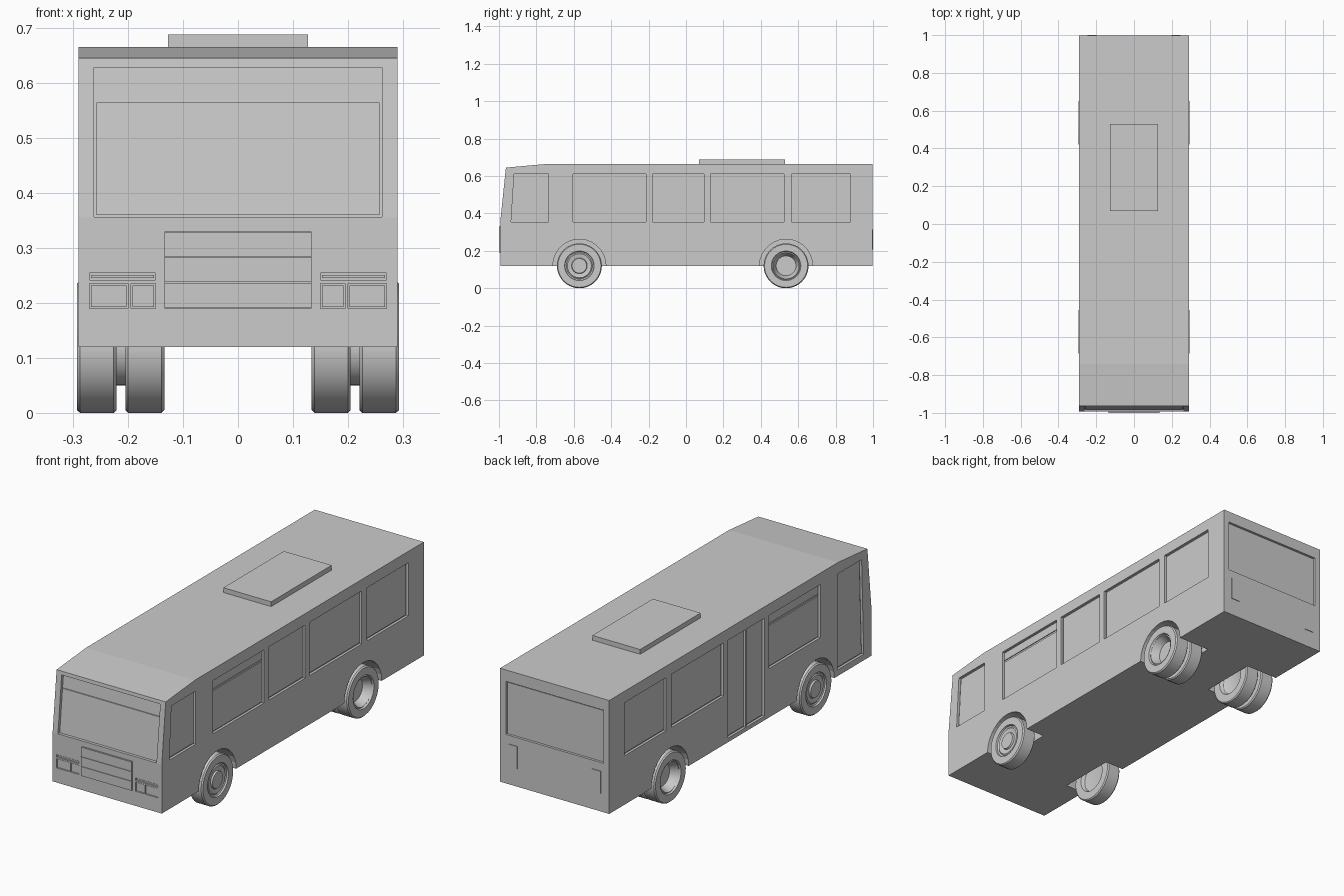
import bpy, bmesh, math

if "Cube" in bpy.data.objects:
    bpy.data.objects.remove(bpy.data.objects["Cube"])

HALF = 0.29            # half body width
FRONT, REAR = -0.993, 0.997
WHEELS = (-0.57, 0.535)


def slope_y(z):
    """y of the front face at height z (leans back above the bumper)."""
    return FRONT + max(0, z - 0.355) / 0.29 * 0.03


def prism(bm, prof, x0, x1):
    """Extrude a (y, z) outline along x."""
    a = [bm.verts.new((x0, y, z)) for y, z in prof]
    b = [bm.verts.new((x1, y, z)) for y, z in prof]
    n = len(prof)
    bm.faces.new(a)
    bm.faces.new(b[::-1])
    for i in range(n):
        j = (i + 1) % n
        bm.faces.new((a[i], b[i], b[j], a[j]))


def box(bm, x0, x1, y0, y1, z0, z1):
    prism(bm, [(y0, z0), (y1, z0), (y1, z1), (y0, z1)], x0, x1)


def lathe(bm, prof, cy, cz, s=1, n=40):
    """Revolve an (x, r) outline about an x-parallel axis; ends are capped."""
    rings = []
    for x, r in prof:
        rings.append([bm.verts.new((s * x, cy + r * math.cos(2 * math.pi * k / n),
                                    cz + r * math.sin(2 * math.pi * k / n))) for k in range(n)])
    for a, b in zip(rings, rings[1:]):
        for k in range(n):
            j = (k + 1) % n
            bm.faces.new((a[k], a[j], b[j], b[k]))
    bm.faces.new(rings[0])
    bm.faces.new(rings[-1])


def finish(bm, name, smooth=False):
    bmesh.ops.recalc_face_normals(bm, faces=bm.faces)
    me = bpy.data.meshes.new(name)
    bm.to_mesh(me)
    bm.free()
    ob = bpy.data.objects.new(name, me)
    bpy.context.collection.objects.link(ob)
    bpy.ops.object.select_all(action='DESELECT')
    ob.select_set(True)
    bpy.context.view_layer.objects.active = ob
    if smooth:
        bpy.ops.object.shade_smooth_by_angle(angle=math.radians(30))
    return ob


def side_outline(y0, y1, z0, z1, i=0.0, lean=False):
    """Window outline inset by i; lean tilts the front edge with the windscreen."""
    t = 0.016 if lean else 0
    return [(y0 + i, z0 + i), (y1 - i, z0 + i), (y1 - i, z1 - i), (y0 + i + t, z1 - i)]


def sloped_outline(z0, z1, d0, d1):
    """Slab parallel to the windscreen between depths d0 and d1."""
    return [(slope_y(z0) + d0, z0), (slope_y(z0) + d1, z0),
            (slope_y(z1) + d1, z1), (slope_y(z1) + d0, z1)]


# side openings: side, y0, y1, z0, z1, lean, height of upper split
ZB, ZT, SPLIT = 0.355, 0.61, 0.56
openings = []
for s in (1, -1):
    openings += [(s, -0.605, -0.215, ZB, ZT, False, SPLIT),
                 (s, 0.13, 0.525, ZB, ZT, False, None),
                 (s, 0.565, 0.88, ZB, ZT, False, None)]
openings += [(1, -0.935, -0.735, ZB, ZT, True, None),
             (1, -0.18, 0.095, ZB, ZT, False, None),
             (-1, -0.935, -0.735, 0.15, ZT, True, None),
             (-1, -0.18, -0.046, 0.14, ZT, False, None),
             (-1, -0.038, 0.095, 0.14, ZT, False, None)]
lights = [(0.15, 0.195, 0.19, 0.235), (0.2, 0.27, 0.19, 0.235), (0.15, 0.27, 0.242, 0.254)]

# body shell
bm = bmesh.new()
prism(bm, [(FRONT, 0.12), (REAR, 0.12), (REAR, 0.665), (-0.74, 0.665),
           (-0.963, 0.645), (FRONT, 0.355)], -HALF, HALF)
body = finish(bm, "body")

# recesses and wheel wells cut from the body
bm = bmesh.new()
for s, y0, y1, z0, z1, lean, _ in openings:
    prism(bm, side_outline(y0, y1, z0, z1, 0, lean), s * (HALF - 0.012), s * 0.32)
prism(bm, sloped_outline(0.356, 0.628, -0.03, 0.014), -0.262, 0.262)
box(bm, -0.26, 0.26, REAR - 0.012, 1.03, 0.355, 0.61)
for s in (1, -1):
    for x0, x1, z0, z1 in lights:
        box(bm, s * x0, s * x1, -1.03, FRONT + 0.008, z0, z1)
    for y, depth in zip(WHEELS, (0.19, 0.12)):
        lathe(bm, [(depth, 0.142), (0.33, 0.142)], y, 0.12, s, 28)
cutter = finish(bm, "recess_cutter")
cutter.hide_render = True
bpy.context.view_layer.objects.active = body
mod = body.modifiers.new("recesses", 'BOOLEAN')
mod.operation, mod.solver, mod.object = 'DIFFERENCE', 'EXACT', cutter
bpy.ops.object.modifier_apply(modifier=mod.name)
bpy.data.objects.remove(cutter)

# side window panes and door leaves
bm = bmesh.new()
for s, y0, y1, z0, z1, lean, split in openings:
    xa, xb = s * (HALF - 0.016), s * (HALF - 0.008)
    if split:
        prism(bm, side_outline(y0, y1, z0, split, 0.005), xa, xb)
        prism(bm, side_outline(y0, y1, split, z1, 0.005), xa, xb)
    else:
        prism(bm, side_outline(y0, y1, z0, z1, 0.006, lean), xa, xb)
finish(bm, "side_panes_and_doors")

# windscreen pane below its header, and rear pane
bm = bmesh.new()
prism(bm, sloped_outline(0.36, 0.564, 0.009, 0.02), -0.257, 0.257)
finish(bm, "windscreen")
bm = bmesh.new()
box(bm, -0.254, 0.254, REAR - 0.018, REAR - 0.008, 0.361, 0.604)
finish(bm, "rear_window")

# front grille of three slats
bm = bmesh.new()
box(bm, -0.134, 0.134, -0.997, FRONT + 0.005, 0.19, 0.33)
for k in range(3):
    z = 0.19 + k * 0.14 / 3
    box(bm, -0.134, 0.134, -1.0, -0.996, z + 0.001, z + 0.0455)
finish(bm, "grille")

# headlamp lenses and tail lamps
bm = bmesh.new()
for s in (1, -1):
    for x0, x1, z0, z1 in lights:
        box(bm, s * (x0 + 0.003), s * (x1 - 0.003), FRONT + 0.004, FRONT + 0.012,
            z0 + 0.003, z1 - 0.003)
finish(bm, "headlamps")
bm = bmesh.new()
for s in (1, -1):
    box(bm, s * 0.198, s * 0.246, REAR - 0.005, 1.0, 0.206, 0.314)
finish(bm, "tail_lamps")

# roof unit
bm = bmesh.new()
box(bm, -0.127, 0.127, 0.07, 0.53, 0.66, 0.688)
finish(bm, "roof_unit")

# wheels: single in front with raised hub, dished pairs at the rear
back = [(0.24, 0.05), (0.237, 0.068), (0.221, 0.076), (0.221, 0.115), (0.226, 0.12)]
tread = [(0.287, 0.12), (0.293, 0.115), (0.293, 0.079)]
front_prof = back + tread + [(0.285, 0.077), (0.282, 0.07), (0.287, 0.064),
                             (0.283, 0.042), (0.291, 0.039), (0.291, 0.012)]
rear_prof = back + tread + [(0.285, 0.075), (0.288, 0.07), (0.262, 0.058),
                            (0.25, 0.053), (0.25, 0.012)]
inner_prof = [(0.16, 0.05), (0.15, 0.068), (0.134, 0.076), (0.134, 0.115), (0.139, 0.12),
              (0.2, 0.12), (0.205, 0.115), (0.205, 0.07), (0.23, 0.07)]
for name, y, profs in (("front_wheels", WHEELS[0], [front_prof]),
                       ("rear_wheels", WHEELS[1], [rear_prof, inner_prof])):
    bm = bmesh.new()
    for s in (1, -1):
        for p in profs:
            lathe(bm, p, y, 0.12, s)
    finish(bm, name, smooth=True)
